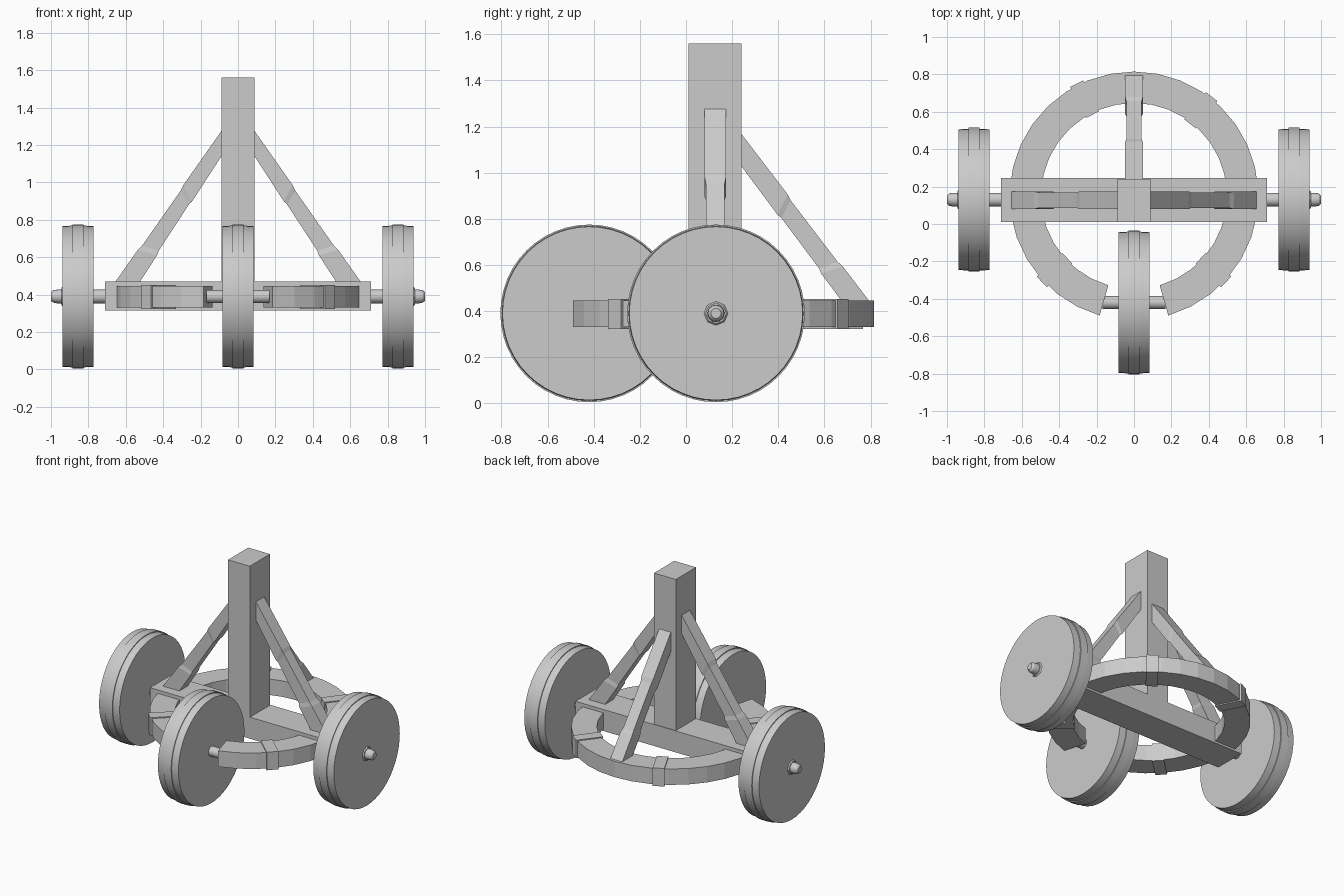
import bpy, bmesh
from math import radians, cos, sin, pi
from mathutils import Vector, Matrix

default = bpy.data.objects.get("Cube")
if default:
    bpy.data.objects.remove(default, do_unlink=True)

# One plain grey for everything
grey = bpy.data.materials.new("plain_grey")
grey.use_nodes = True
COLOUR = (0.6, 0.6, 0.6, 1)
grey.diffuse_color = COLOUR
grey.node_tree.nodes["Principled BSDF"].inputs["Base Color"].default_value = COLOUR


def finish(name, bm, smooth=False):
    bmesh.ops.recalc_face_normals(bm, faces=bm.faces)
    mesh = bpy.data.meshes.new(name)
    bm.to_mesh(mesh)
    bm.free()
    mesh.materials.append(grey)
    obj = bpy.data.objects.new(name, mesh)
    bpy.context.collection.objects.link(obj)
    if smooth:
        bpy.ops.object.select_all(action='DESELECT')
        obj.select_set(True)
        bpy.context.view_layer.objects.active = obj
        bpy.ops.object.shade_smooth_by_angle(angle=radians(30))
    return obj


def box(name, low, high, turn=0.0):
    """Box between two corners, turned about the z axis through its middle."""
    low, high = Vector(low), Vector(high)
    bm = bmesh.new()
    bmesh.ops.create_cube(bm, size=1, matrix=Matrix.Translation((low + high) / 2)
                          @ Matrix.Rotation(turn, 4, 'Z')
                          @ Matrix.Diagonal((high - low).to_4d()))
    return finish(name, bm)


def loft(name, sections, smooth=False, capped=True):
    """Skin a row of equal-length point loops and cap both ends."""
    bm = bmesh.new()
    loops = [[bm.verts.new(p) for p in s] for s in sections]
    n = len(loops[0])
    for a, b in zip(loops, loops[1:]):
        for i in range(n):
            j = (i + 1) % n
            bm.faces.new((a[i], a[j], b[j], b[i]))
    bm.faces.new(loops[0])
    bm.faces.new(loops[-1])
    return finish(name, bm, smooth)


def turned(name, centre, profile, sides, smooth=True):
    """Lathe (x, radius) pairs around a sideways axis."""
    cx, cy, cz = centre
    return loft(name, [[(cx + x, cy + r * cos(2 * pi * i / sides), cz + r * sin(2 * pi * i / sides))
                        for i in range(sides)] for x, r in profile], smooth)


# Upright post and cross beam
box("post", (-0.087, 0.01, 0.32), (0.087, 0.24, 1.56))
box("cross_beam", (-0.71, 0.012, 0.315), (0.71, 0.245, 0.47))

# Open ring with a gap for the front wheel
RING_Y, INNER, OUTER = 0.15, 0.497, 0.665
STEPS, GAP = 30, radians(16)
sections = []
for k in range(STEPS + 1):
    a = -pi / 2 + GAP + (2 * pi - 2 * GAP) * k / STEPS
    sections.append([(r * cos(a), RING_Y + r * sin(a), z)
                     for r, z in ((INNER, 0.33), (OUTER, 0.33), (OUTER, 0.445), (INNER, 0.445))])
loft("ring", sections)

# Bands wrapped around the ring
MID = (INNER + OUTER) / 2
for label, degrees in (("rear_right", 117), ("rear_left", 52),
                       ("front_right", 223), ("front_left", -43)):
    a = radians(degrees)
    x, y = MID * cos(a), RING_Y + MID * sin(a)
    box("band_" + label, (x - 0.093, y - 0.039, 0.322), (x + 0.093, y + 0.039, 0.452), a)


# Braces with a slimmer middle, cut to fit the post and the base
def brace(name, origin, out, upper, lower):
    out = Vector(out)
    side = Vector((-out.y, out.x, 0))
    sections = []
    for t, half, trim in ((0, 0.047, 0), (0.36, 0.047, 0), (0.39, 0.041, 0.06),
                          (0.75, 0.041, 0.06), (0.78, 0.047, 0), (1, 0.047, 0)):
        top = Vector(upper[0]).lerp(Vector(upper[1]), t)
        low = Vector(lower[0]).lerp(Vector(lower[1]), t)
        ends = (top.lerp(low, trim), low.lerp(top, trim))
        loop = []
        for p, signs in zip(ends, ((-1, 1), (1, -1))):
            for s in signs:
                loop.append(Vector(origin) + out * p.x + side * s * half + Vector((0, 0, p.y)))
        sections.append(loop)
    loft(name, sections)


for label, s in (("left", 1), ("right", -1)):
    brace("brace_" + label, (0, 0.127, 0), (s, 0, 0),
          ((0.085, 1.28), (0.662, 0.46)), ((0.085, 1.145), (0.53, 0.46)))
brace("brace_rear", (0, 0, 0), (0, 1, 0),
      ((0.235, 1.175), (0.805, 0.43)), ((0.235, 1.035), (0.685, 0.43)))

# Wheels: two outer discs around a slightly larger middle disc
RIM = [(-0.082, 0.376), (-0.03, 0.379), (-0.03, 0.385),
       (0.03, 0.385), (0.03, 0.379), (0.082, 0.376)]
AXLE_Z = 0.39
for label, x, y in (("left", 0.855, 0.13), ("right", -0.855, 0.13), ("front", 0, -0.42)):
    turned("wheel_" + label, (x, y, AXLE_Z), RIM, 48)

# Axles
turned("rear_axle", (0, 0.13, AXLE_Z), ((-0.95, 0.037), (0.95, 0.037)), 16)
turned("front_axle", (0, -0.42, AXLE_Z), ((-0.168, 0.035), (0.168, 0.035)), 16)

# Hub washers and rounded axle caps
for label, s in (("left", 1), ("right", -1)):
    turned("hub_washer_" + label, (0, 0.13, AXLE_Z),
           ((s * 0.93, 0.058), (s * 0.945, 0.045)), 8, False)
    turned("axle_cap_" + label, (0, 0.13, AXLE_Z),
           ((s * 0.94, 0.037), (s * 0.965, 0.037), (s * 0.988, 0.033), (s * 1.0, 0.022)), 16)
